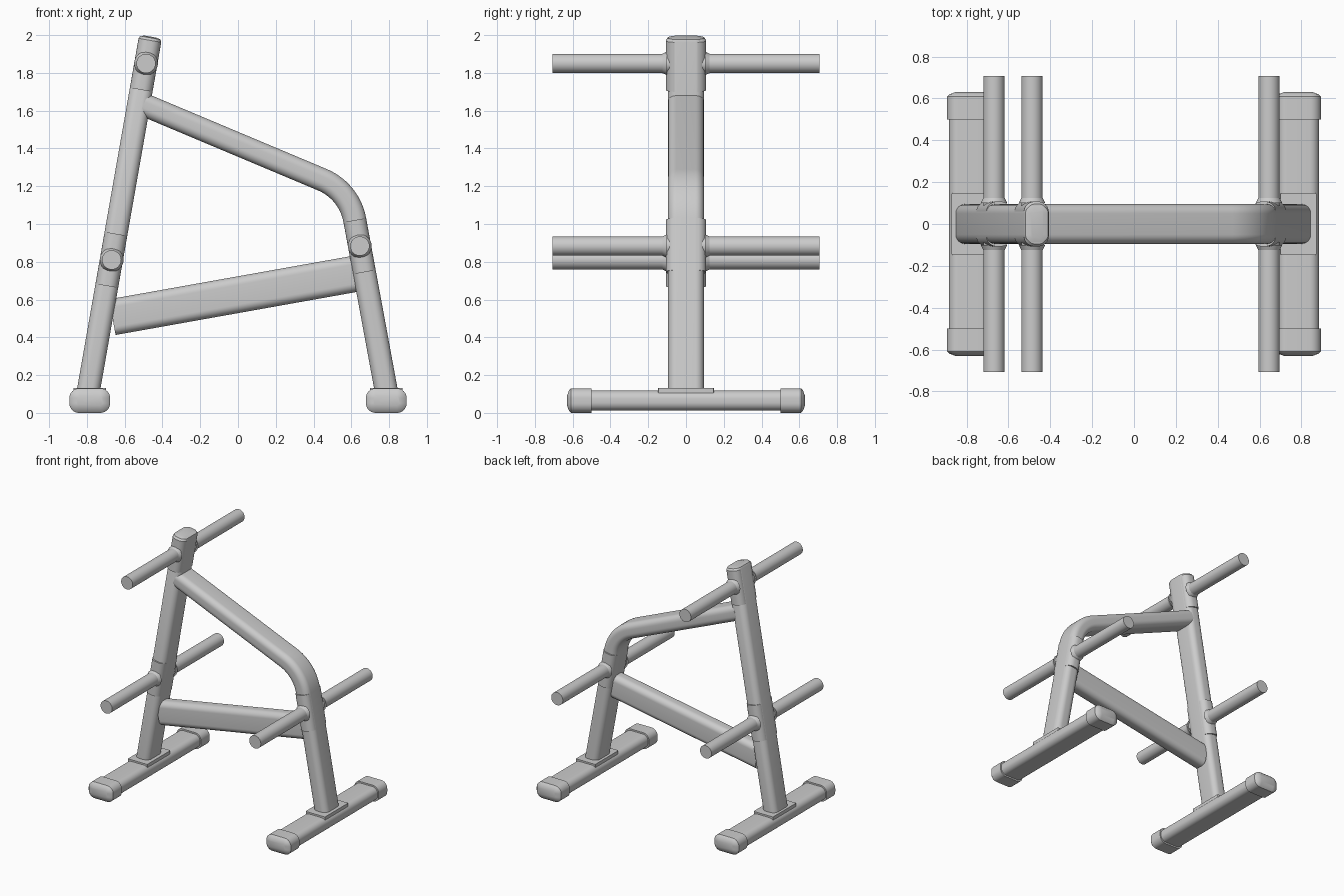
import bpy
import bmesh
from math import sin, cos, tan, pi, radians
from mathutils import Vector

if "Cube" in bpy.data.objects:
    bpy.data.objects.remove(bpy.data.objects["Cube"])

# Single painted-steel colour
steel = bpy.data.materials.new("grey steel")
steel.use_nodes = True
COLOUR = (0.6, 0.6, 0.6, 1)
steel.diffuse_color = COLOUR
steel.node_tree.nodes["Principled BSDF"].inputs["Base Color"].default_value = COLOUR

Y = Vector((0, 1, 0))
X = Vector((1, 0, 0))


def rounded_rect(a, b, r, steps=8):
    """Rounded rectangle with half sizes a, b; a circle when a == b == r."""
    pts = []
    for q, (sx, sy) in enumerate(((1, 1), (-1, 1), (-1, -1), (1, -1))):
        for i in range(steps + 1):
            t = (q + i / steps) * pi / 2
            pts.append((sx * (a - r) + r * cos(t), sy * (b - r) + r * sin(t)))
    return pts


def tube(name, path, a, b, r, side=Y, insets=None):
    """Loft a rounded rectangle along a path; a is measured along side."""
    path = [Vector(p) for p in path]
    insets = insets or [0] * len(path)
    bm = bmesh.new()
    rings = []
    for i, p in enumerate(path):
        before, after = path[max(i - 1, 0)], path[min(i + 1, len(path) - 1)]
        tangent = (p - before).normalized() + (after - p).normalized()
        other = tangent.normalized().cross(side)
        k = insets[i]
        outline = rounded_rect(a - k, b - k, max(r - k, 0.005))
        rings.append([bm.verts.new(p + side * u + other * v) for u, v in outline])
    for low, high in zip(rings, rings[1:]):
        for j in range(len(low)):
            n = (j + 1) % len(low)
            bm.faces.new((low[j], low[n], high[n], high[j]))
    bm.faces.new(rings[0])
    bm.faces.new(rings[-1])
    bmesh.ops.remove_doubles(bm, verts=bm.verts, dist=0.00001)
    bmesh.ops.recalc_face_normals(bm, faces=bm.faces)
    mesh = bpy.data.meshes.new(name)
    bm.to_mesh(mesh)
    bm.free()
    mesh.materials.append(steel)
    mesh.shade_smooth()
    mesh.set_sharp_from_angle(angle=radians(35))
    obj = bpy.data.objects.new(name, mesh)
    bpy.context.collection.objects.link(obj)
    return obj


def bend(start, corner, end, radius, steps=14):
    """Path of two straight runs joined by an arc."""
    s, c, e = Vector(start), Vector(corner), Vector(end)
    d1, d2 = (c - s).normalized(), (e - c).normalized()
    turn = d1.angle(d2)
    first = c - d1 * radius * tan(turn / 2)
    normal = (d2 - d1 * d1.dot(d2)).normalized()
    arc = [first + d1 * radius * sin(t) + normal * radius * (1 - cos(t))
           for t in (turn * i / steps for i in range(steps + 1))]
    return [s] + arc + [e]


W, D, R = 0.095, 0.061, 0.045   # steel tube half width, half depth, corner

# Tall leaning post with a softly domed top
foot = Vector((-0.795, 0, 0.1))
top = Vector((-0.463, 0, 1.992))
lean = (top - foot).normalized()
tube("tall_post", [foot, top - lean * 0.02, top - lean * 0.006, top],
     W, D, R, insets=[0, 0, 0.006, 0.03])

# Short post bending over into the sloping upper beam
short_foot = Vector((0.788, 0, 0.1))
knee = Vector((0.59, 0, 1.174))
tube("bent_post_and_upper_beam",
     bend(short_foot, knee, (-0.5, 0, 1.632), 0.287), W, D, R)

# Lower cross beam, standing on its narrow side
tube("cross_beam", [(-0.665, 0, 0.507), (0.63, 0, 0.738)], 0.061, 0.096, R)

# Pegs with weld collars and saddle plates on the post sides
short_lean = (knee - short_foot).normalized()
pegs = (("top", -0.487, 1.85, lean, 0.142),
        ("middle", -0.669, 0.81, lean, 0.14),
        ("short_post", 0.645, 0.883, short_lean, 0.14))
for label, x, z, axis, reach in pegs:
    centre = Vector((x, 0, z))
    tube(label + "_peg", [(x, -0.706, z), (x, 0.706, z)], 0.051, 0.051, 0.051, side=X)
    for name, s in (("back", 1), ("front", -1)):
        tube(f"{label}_{name}_collar", [(x, s * 0.1, z), (x, s * 0.125, z)],
             0.063, 0.063, 0.063, side=X, insets=[0, 0.012])
    # Saddle is wider than the post, but stays just inside its flat faces
    base = foot if axis is lean else short_foot
    on_axis = base + axis * (centre - base).dot(axis)
    ends = [on_axis - axis * reach, on_axis + axis * reach]
    if label == "top":
        ends = [ends[0], top - lean * 0.02, top - lean * 0.006]
        tube("top_saddle", ends, 0.107, D - 0.001, 0.05, insets=[0, 0, 0.012])
    else:
        tube(label + "_saddle", ends, 0.107, D - 0.001, 0.05)

# Feet: bar, mounting plate and domed rubber end caps
for name, x in (("right", -0.785), ("left", 0.785)):
    tube(name + "_foot_bar", [(x, -0.55, 0.065), (x, 0.55, 0.065)],
         0.099, 0.053, 0.045, side=X)
    tube(name + "_foot_plate", [(x, 0, 0.1), (x, 0, 0.131)], 0.147, 0.086, 0.006)
    for end, s in (("back", 1), ("front", -1)):
        stations = (0.5, 0.608, 0.62, 0.63)
        tube(f"{name}_{end}_foot_cap", [(x, s * y, 0.065) for y in stations],
             0.108, 0.065, 0.052, side=X, insets=[0, 0, 0.012, 0.04])
